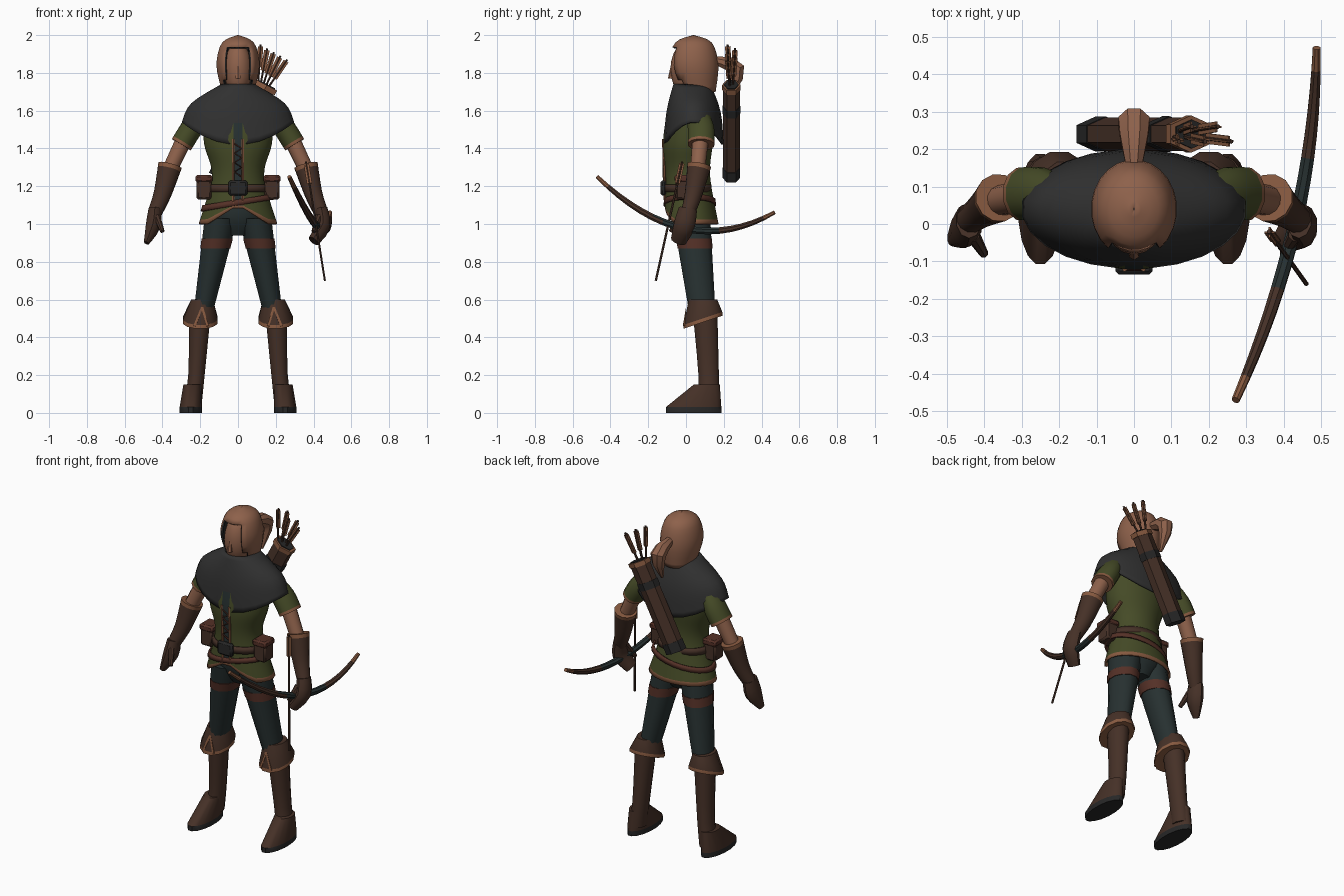
import bpy, bmesh
from math import sin, cos, pi, radians
from mathutils import Vector

if "Cube" in bpy.data.objects:
    bpy.data.objects.remove(bpy.data.objects["Cube"])

MATERIALS = {}


def colour(name, red, green, blue):
    material = bpy.data.materials.new(name)
    material.use_nodes = True
    material.diffuse_color = (red, green, blue, 1)
    shader = material.node_tree.nodes["Principled BSDF"]
    shader.inputs["Base Color"].default_value = material.diffuse_color
    shader.inputs["Roughness"].default_value = .9
    MATERIALS[name] = material


colour("warm_tan", .27, .12, .07)
colour("trim", .24, .1, .05)
colour("leather", .06, .03, .02)
colour("strap", .09, .03, .02)
colour("cape_grey", .03, .03, .03)
colour("green", .06, .07, .02)
colour("cloth", .02, .03, .03)
colour("shadow", .02, .02, .02)


def spline(rings, steps):
    """Resample rings along a smooth curve through them."""
    rings = [Vector(ring) for ring in rings]
    last = len(rings) - 1
    result = []
    for i in range(last):
        start, end = rings[i], rings[i + 1]
        leave = (end - rings[max(i - 1, 0)]) / 2
        arrive = (rings[min(i + 2, last)] - start) / 2
        for k in range(steps):
            t = k / steps
            square = 3 * (end - start) - 2 * leave - arrive
            cube = 2 * (start - end) + leave + arrive
            result.append(start + leave * t + square * t ** 2 + cube * t ** 3)
    return result + [rings[last]]


def finish(ob, name, material):
    ob.name = name
    ob.data.materials.append(MATERIALS[material])
    bpy.ops.object.select_all(action="DESELECT")
    ob.select_set(True)
    bpy.context.view_layer.objects.active = ob
    bpy.ops.object.shade_smooth_by_angle(angle=radians(40))
    return ob


def paint(ob, material, test):
    """Recolour the faces whose centre passes the test."""
    ob.data.materials.append(MATERIALS[material])
    for face in ob.data.polygons:
        if test(face.center):
            face.material_index = len(ob.data.materials) - 1


def loft(name, rings, material, sides=12, depth=(0, 1), level=False, steps=1, side=1,
         rim=None, wall=None, lining=None, warp=None, skip=None):
    """Skin rings (x, y, z, radius). Each ring is base + rate * radius deep, from depth."""
    bm = bmesh.new()
    base, rate = depth
    rings = spline(rings, steps)
    centres = [Vector((ring.x * side, ring.y, ring.z)) for ring in rings]
    loops = []
    for i, centre in enumerate(centres):
        along = centres[min(i + 1, len(rings) - 1)] - centres[max(i - 1, 0)]
        along = Vector((0, 0, 1)) if level else along.normalized()
        across = Vector((1, 0, 0))
        across = (across - along * across.dot(along)).normalized()
        through = along.cross(across)
        radius = rings[i].w
        loop = []
        for k in range(sides):
            angle = 2 * pi * (k + .5) / sides
            point = centre + across * cos(angle) * radius
            point += through * sin(angle) * (base + rate * radius)
            if warp:
                warp(point)
            loop.append(bm.verts.new(point))
        loops.append(loop)
    for lower, upper in zip(loops, loops[1:]):
        for k in range(sides):
            face = bm.faces.new((lower[k - 1], lower[k], upper[k], upper[k - 1]))
            face.material_index = int(bool(rim) and upper is loops[-1])
    if not wall:
        bm.faces.new(loops[0])
        bm.faces.new(loops[-1]).material_index = int(bool(rim))
    if skip:
        doomed = [face for face in bm.faces if skip(face.calc_center_median())]
        bmesh.ops.delete(bm, geom=doomed, context="FACES")
    bmesh.ops.recalc_face_normals(bm, faces=bm.faces)
    mesh = bpy.data.meshes.new(name)
    bm.to_mesh(mesh)
    bm.free()
    ob = bpy.data.objects.new(name, mesh)
    bpy.context.collection.objects.link(ob)
    finish(ob, name, material)
    for extra in filter(None, (rim, lining)):
        mesh.materials.append(MATERIALS[extra])
    if wall:
        shell = ob.modifiers.new("thickness", "SOLIDIFY")
        shell.thickness = wall
        if lining:
            shell.material_offset = shell.material_offset_rim = 1
    return ob


def rod(name, points, radius, material, sides=6, side=1):
    return loft(name, [(*point, radius) for point in points], material, sides, side=side)


def ball(name, centre, size, material):
    bpy.ops.mesh.primitive_uv_sphere_add(segments=16, ring_count=10, location=centre)
    bpy.context.object.scale = size
    return finish(bpy.context.object, name, material)


def box(name, centre, size, material):
    bpy.ops.mesh.primitive_cube_add(size=1, location=centre)
    ob = bpy.context.object
    ob.scale = size
    bpy.ops.object.transform_apply(location=False, rotation=False)
    ob.modifiers.new("bevel", "BEVEL").width = .01
    return finish(ob, name, material)


def arrow(name, tip, tail):
    tip, tail = Vector(tip), Vector(tail)
    back = (tip - tail).normalized()
    rod(name + "_shaft", (tip, tail), .006, "leather")
    for width, thickness in ((.02, .003), (.003, .02)):
        rings = [(*(tail + back * gap), width) for gap in (.12, .01)]
        loft(name + "_feather", rings, "trim", sides=4, depth=(thickness, 0))


# Head, hair with an open front, and tied tail
rod("neck", ((0, .04, 1.6), (0, .04, 1.76)), .055, "warm_tan", sides=12)
ball("face", (0, 0, 1.82), (.075, .082, .14), "warm_tan")
loft("nose", [(0, -.08, 1.77, .016), (0, -.07, 1.85, .008)], "warm_tan", sides=6, level=True)
loft("hair", [(0, .06, 1.7, .085), (0, .04, 1.84, .115), (0, .04, 1.96, .085), (0, .04, 2, .002)],
     "warm_tan", sides=24, depth=(0, 1.15), level=True, steps=4, wall=.012, lining="shadow",
     skip=lambda c: c.y < 0 and abs(c.x) < .07 and c.z < 1.93)
loft("tied_tail", [(0, .14, 1.87, .02), (0, .27, 1.82, .045), (0, .23, 1.67, .008)],
     "warm_tan", sides=8, steps=3)


# Shoulder cape, dipping at front and back
def dip(point):
    reach = (point.y - .04) / .16
    point.z -= .6 * (1.74 - point.z) * min(reach ** 2, 1)


loft("shoulder_cape", [(0, .03, 1.74, .09), (0, .04, 1.64, .25), (0, .04, 1.54, .3)],
     "cape_grey", sides=24, depth=(.07, .3), level=True, steps=4, wall=.012, warp=dip)


# Tunic with a notched front hem, edging and lacing
def notch(point):
    if point.y < 0:
        point.z += max(0, 1.2 - point.z) * max(0, 1 - 6 * abs(point.x)) / 2


BODY = (.07, .35)
tunic = loft("tunic", [(0, .03, 1.57, .19), (0, .01, 1.42, .18), (0, .01, 1.25, .14),
                       (0, .03, 1, .21)],
             "green", sides=24, depth=BODY, level=True, steps=7, rim="trim", wall=.01, warp=notch)
paint(tunic, "cloth", lambda c: c.y < 0 and abs(c.x) < .01 and c.z > 1.1)
for side in (-1, 1):
    rod("tunic_edge", ((.025, -.12, 1.45), (.025, -.11, 1.1)), .007, "trim", side=side)
rod("tunic_lacing", [(.02 * (-1) ** n, -.12, 1.25 + n / 40) for n in range(8)], .005, "strap")


# Belt, slung strap, buckle and pouches
def slant(point):
    point.z += .16 * point.x


loft("belt", [(0, .01, 1.17, .165), (0, .01, 1.21, .16)], "leather", sides=24,
     depth=BODY, level=True, wall=.01)
loft("slung_strap", [(0, .02, 1.1, .2), (0, .02, 1.13, .19)], "strap", sides=24,
     depth=BODY, level=True, wall=.01, warp=slant)
box("buckle", (0, -.12, 1.19), (.1, .03, .08), "shadow")
for side in (-1, 1):
    box("pouch", (.18 * side, -.01, 1.19), (.08, .09, .12), "leather")
    box("pouch_flap", (.18 * side, -.01, 1.24), (.09, .1, .04), "strap")

# Hips
loft("hips", [(0, .03, 1.17, .12), (0, .04, 1.04, .15), (0, .04, .94, .06)], "cloth",
     depth=(.03, .5), level=True, steps=3)


def cuff_slope(point):
    if point.z < .55:
        point.z += (point.y - .09) / 3


# Legs, boots and soles
LIMB = (.03, .8)
thigh, shin = Vector((.09, .03, 1.03, .09)), Vector((.19, .09, .5, .05))
for side in (-1, 1):
    loft("leg", [thigh, shin], "cloth", depth=LIMB, level=True, steps=4, side=side)
    band = [thigh.lerp(shin, t) + Vector((0, 0, 0, .004)) for t in (.2, .3)]
    loft("thigh_strap", band, "strap", depth=LIMB, level=True, side=side)
    loft("boot_cuff", [(.19, .09, .6, .06), (.2, .09, .5, .095), (.2, .09, .48, .095)],
         "leather", depth=LIMB, level=True, rim="trim", warp=cuff_slope, side=side)
    rod("cuff_notch", ((.16, -.01, .46), (.19, 0, .56), (.23, -.01, .46)), .007, "trim", side=side)
    loft("boot", [(.2, .1, .55, .06), (.22, .12, .2, .045), (.24, .12, .05, .05)],
         "leather", depth=(.02, .8), level=True, steps=3, side=side)
    foot = loft("foot", [(.24, .11, .15, .05), (.25, .04, .03, .06), (.25, .04, 0, .06)],
                "leather", sides=16, depth=(-.33, 8), level=True, rim="shadow", side=side)

# Arms, gauntlets and hands, the left one closed around the bow
for side in (-1, 1):
    loft("sleeve", [(.19, .06, 1.58, .05), (.25, .08, 1.5, .06), (.3, .08, 1.42, .06)],
         "green", depth=(0, 1.2), steps=4, rim="trim", side=side)
    loft("upper_arm", [(.27, .08, 1.48, .045), (.37, .06, 1.27, .04)], "warm_tan", side=side)
    loft("gauntlet", [(.44, .01, 1.06, .038), (.4, .04, 1.16, .048), (.36, .07, 1.31, .065)],
         "leather", steps=5, rim="trim", side=side)
    tip = (.4, -.04, .91, .03) if side > 0 else (.485, -.04, .9, .015)
    loft("hand", [(.44, .01, 1.08, .035), (.45, -.01, .99, .04), tip],
         "leather", sides=10, depth=(0, 1.4), steps=3, side=side)
    loft("thumb", [(.43, -.03, 1.04, .02), (.4, -.08, .96, .012)], "leather", sides=8, side=side)

# Bow, curved by rule along its length, and the arrow held with it
stave = [(.43 + .23 * (y - y * y), y, .975 - .2 * y + .82 * y * y, .02 - .04 * y * y)
         for y in (.47 * n / 8 for n in range(-8, 9))]
bow = loft("bow", stave, "leather", sides=8)
paint(bow, "trim", lambda c: abs(c.y) > .4)
paint(bow, "cloth", lambda c: abs(c.y) < .15)
arrow("held_arrow", (.46, -.16, .7), (.36, -.02, 1.33))

# Quiver with bands, rim and a fan of arrows
low, high = Vector((-.1, .24, 1.25)), Vector((.15, .24, 1.73))
for name, start, end, radius, material in (
        ("body", 0, 1, .064, "leather"), ("end_cap", -.01, .1, .067, "shadow"),
        ("band", .7, .78, .068, "shadow"), ("rim", .96, 1.01, .071, "trim"),
        ("mouth", 1, 1.02, .055, "shadow")):
    rod_ends = [(*low.lerp(high, t), radius) for t in (start, end)]
    loft("quiver_" + name, rod_ends, material, sides=6, depth=(0, .7))
for n in range(5):
    tail = (.12 + .035 * n, .22 + .04 * (n % 2), 1.95 - .02 * n)
    arrow("quiver_arrow", low.lerp(high, .8), tail)
